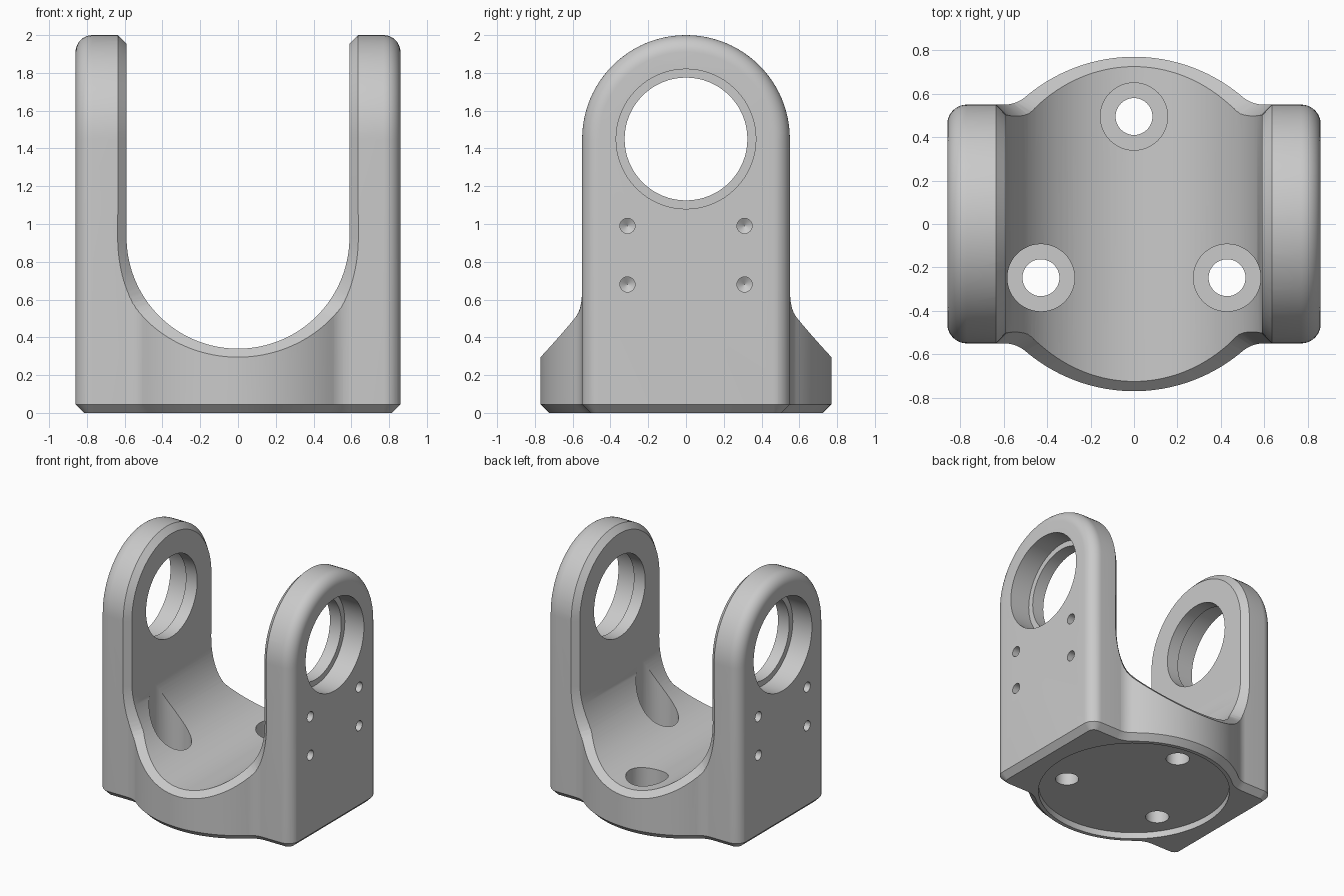
import bpy, bmesh
from math import sin, cos, pi, asin, sqrt
from mathutils import Vector as V

cube = bpy.data.objects.get("Cube")
if cube:
    bpy.data.objects.remove(cube, do_unlink=True)

# Main sizes
HALF_X, HALF_Y, BULGE, FILLET, ROUND, CH = 0.86, 0.55, 0.77, 0.15, 0.09, 0.045
SLOT_R, SLOT_Z, EYE_Z = 0.59, 0.93, 1.45
FX = sqrt((BULGE + FILLET) ** 2 - (HALF_Y + FILLET) ** 2)   # where the bulge meets the flat side
PHI = asin(FX / (BULGE + FILLET))


def steps(a, b, n):
    return [a + (b - a) * i / n for i in range(n + 1)]


def heading(t):
    """Level direction turning from the front towards the left side."""
    return V((sin(t), -cos(t), 0))


def loft(name, rings, closed=False):
    """Skin equal rings of points; cap the ends unless the chain is closed."""
    bm = bmesh.new()
    rows = [[bm.verts.new(p) for p in r] for r in rings]
    n = len(rows[0])
    pairs = list(zip(rows, rows[1:])) + ([(rows[-1], rows[0])] if closed else [])
    for a, b in pairs:
        for i in range(n):
            j = (i + 1) % n
            bm.faces.new((a[i], a[j], b[j], b[i]))
    if not closed:
        bm.faces.new(rows[0])
        bm.faces.new(rows[-1])
    bmesh.ops.recalc_face_normals(bm, faces=bm.faces)
    if bm.calc_volume(signed=True) < 0:
        bmesh.ops.reverse_faces(bm, faces=bm.faces)
    mesh = bpy.data.meshes.new(name)
    bm.to_mesh(mesh)
    bm.free()
    ob = bpy.data.objects.new(name, mesh)
    bpy.context.collection.objects.link(ob)
    return ob


def lathe(name, profile, origin, axis, side=1, n=48):
    """Round solid from (radius, height) pairs along z or x."""
    rings = []
    for r, h in profile:
        ring = []
        for k in range(n):
            c, s = r * cos(2 * pi * k / n), r * sin(2 * pi * k / n)
            ring.append(V(origin) + (V((c, s, h)) if axis == "z" else V((side * h, c, s))))
        rings.append(ring)
    return loft(name, rings)


def measure(mesh):
    """Volume of a mesh, and whether it is watertight."""
    bm = bmesh.new()
    bm.from_mesh(mesh)
    result = bm.calc_volume(), all(e.is_manifold for e in bm.edges)
    bm.free()
    return result


def combine(body, tool, operation="DIFFERENCE"):
    """Boolean that accepts only a watertight result of plausible volume."""
    tool.hide_render = True
    before, limit = measure(body.data)[0], measure(tool.data)[0] * 1.05
    sign = 1 if operation == "UNION" else -1
    mod = body.modifiers.new(tool.name, "BOOLEAN")
    mod.operation, mod.object = operation, tool
    chosen = None
    for solver in ("MANIFOLD", "EXACT", "FLOAT"):
        mod.solver = solver
        bpy.context.view_layer.update()
        graph = bpy.context.evaluated_depsgraph_get()
        mesh = bpy.data.meshes.new_from_object(body.evaluated_get(graph))
        volume, tight = measure(mesh)
        if tight and 0 < sign * (volume - before) < limit:
            chosen = mesh
            break
        bpy.data.meshes.remove(mesh)
    body.modifiers.remove(mod)
    if chosen:
        body.data = chosen
    bpy.data.objects.remove(tool, do_unlink=True)


def four_way(quarter):
    """Mirror a chain running from x = 0 to y = 0 into a full loop."""
    def flip(sx, sy):
        return [tuple(V((p.x * sx, p.y * sy, p.z)) for p in t) for t in quarter]
    return (flip(1, 1) + flip(1, -1)[::-1][1:] +
            flip(-1, -1)[1:] + flip(-1, 1)[::-1][1:-1])


def setbacks(m, n):
    """Chamfer contact offsets on two faces: m points into the first, n out of the second."""
    w = (m - n) * (CH / (1 - m.dot(n)))
    return w + n * CH, w - m * CH


def chamfer_cutter(name, quarter):
    """Triangular sweep along an edge; entries are point, both contact offsets, m and n."""
    rings = []
    for p, u, v, m, n in four_way(quarter):
        e = (u - v) * 0.4
        rings.append((p + u + e, p + v - e, p - (m - n) * CH * 1.6))
    return loft(name, rings, closed=True)


def plan(x):
    """Front outline distance from the centre plane, and sideways lean of its normal."""
    if x < BULGE * sin(PHI):
        return sqrt(BULGE ** 2 - x * x), x / BULGE
    if x < FX:
        return HALF_Y + FILLET - sqrt(FILLET ** 2 - (x - FX) ** 2), (FX - x) / FILLET
    return HALF_Y, 0


# Arched block with rounded outer rims
sections = [(ROUND * (1 - cos(t)), HALF_X - ROUND + ROUND * sin(t)) for t in steps(0, pi / 2, 10)]
sections = [(d, -x) for d, x in sections[::-1]] + sections
rings = []
for d, x in sections:
    h = HALF_Y - d
    arch = [V((x, -h * cos(a), EYE_Z + h * sin(a))) for a in steps(0, pi, 48)]
    rings.append([V((x, -h, -0.2))] + arch + [V((x, h, -0.2))])
body = loft("clevis_bracket", rings)

# Round bulge at front and back, blended into the block
crown = [(n * BULGE, n) for n in map(heading, steps(0, PHI, 20))]
hollow = [(V((FX, -HALF_Y - FILLET, 0)) - n * FILLET, n)
          for n in map(heading, steps(PHI, 0, 10)[1:])]
loop = four_way(crown + hollow[:-1] + [(V((FX, 0, 0)), V((1, 0, 0)))])
bulge = loft("bulge", [[p + V((0, 0, z)) for p, n in loop] for z in (-0.3, 0.9)])
combine(body, bulge, "UNION")

# U-shaped slot between the two arms
u_curve = [(SLOT_R * sin(t), SLOT_Z - SLOT_R * cos(t)) for t in steps(-pi / 2, pi / 2, 64)]
u_curve = [(-SLOT_R, 2.5)] + u_curve + [(SLOT_R, 2.5)]
combine(body, loft("slot", [[V((x, y, z)) for x, z in u_curve] for y in (-1, 1)]))

# Flat bottom
base = [(-2, -2), (2, -2), (2, 2), (-2, 2)]
combine(body, loft("floor_cut", [[V((x, y, z)) for x, y in base] for z in (-1, 0)]))

# Chamfer around the bottom edge
outline = crown + hollow
corner = V((HALF_X - ROUND, ROUND - HALF_Y, 0))
outline += [(corner + n * ROUND, n) for n in map(heading, steps(0, pi / 2, 10))]
outline.append((V((HALF_X, 0, 0)), V((1, 0, 0))))
up = V((0, 0, 1))
combine(body, chamfer_cutter("bottom_chamfer",
                             [(p, *setbacks(up, n), up, n) for p, n in outline]))

# Chamfer along the slot rim, following the curved front, then over the inner arm edges
rim = []
for t in steps(0, pi / 2, 35):
    m = V((sin(t), 0, -cos(t)))
    y, lean = plan(SLOT_R * sin(t))
    n = V((lean, -sqrt(1 - lean * lean), 0))
    axis = V((0, 0, SLOT_Z))
    p = axis + m * SLOT_R + V((0, -y, 0))
    u, v = setbacks(m, n)
    u.y = y - plan(p.x + u.x)[0]
    inner = p + v - axis
    depth = inner.y
    inner.y = 0
    v = axis + inner.normalized() * SLOT_R + V((0, depth, 0)) - p
    rim.append((p, u, v, m, n))
m = V((1, 0, 0))
for a in steps(0, pi / 2, 19):
    n = V((0, -cos(a), sin(a)))
    rim.append((V((SLOT_R, 0, EYE_Z)) + n * HALF_Y, *setbacks(m, n), m, n))
combine(body, chamfer_cutter("rim_chamfer", rim))

# Shallow round recess underneath
combine(body, lathe("recess", [(0.695, -0.2), (0.695, 0.05)], (0, 0, 0), "z", n=96))

# Three counterbored mounting holes
for k in range(3):
    a = pi / 2 + k * 2 * pi / 3
    combine(body, lathe("mount_hole", [(0.085, -0.2), (0.085, 0.15), (0.155, 0.15), (0.155, 1.2)],
                        (0.495 * cos(a), 0.495 * sin(a), 0), "z"))

# Stepped bearing eyes and small blind holes in both arms
for side in (-1, 1):
    combine(body, lathe("bearing_eye", [(0.325, 0.4), (0.325, 0.69), (0.37, 0.69), (0.37, 1.1)],
                        (0, 0, EYE_Z), "x", side, 64))
    for y in (-0.31, 0.31):
        for z in (0.68, 0.99):
            combine(body, lathe("blind_hole", [(0.001, 0.735), (0.04, 0.76), (0.04, 1.1)],
                                (0, y, z), "x", side, 24))

# Material and shading
mat = bpy.data.materials.new("plain_grey")
mat.use_nodes = True
grey = (0.59, 0.59, 0.59, 1)
mat.diffuse_color = grey
mat.node_tree.nodes["Principled BSDF"].inputs["Base Color"].default_value = grey
body.data.materials.clear()
body.data.materials.append(mat)
for f in body.data.polygons:
    f.material_index = 0
bpy.ops.object.select_all(action="DESELECT")
body.select_set(True)
bpy.context.view_layer.objects.active = body
bpy.ops.object.shade_smooth_by_angle(angle=pi / 6)
